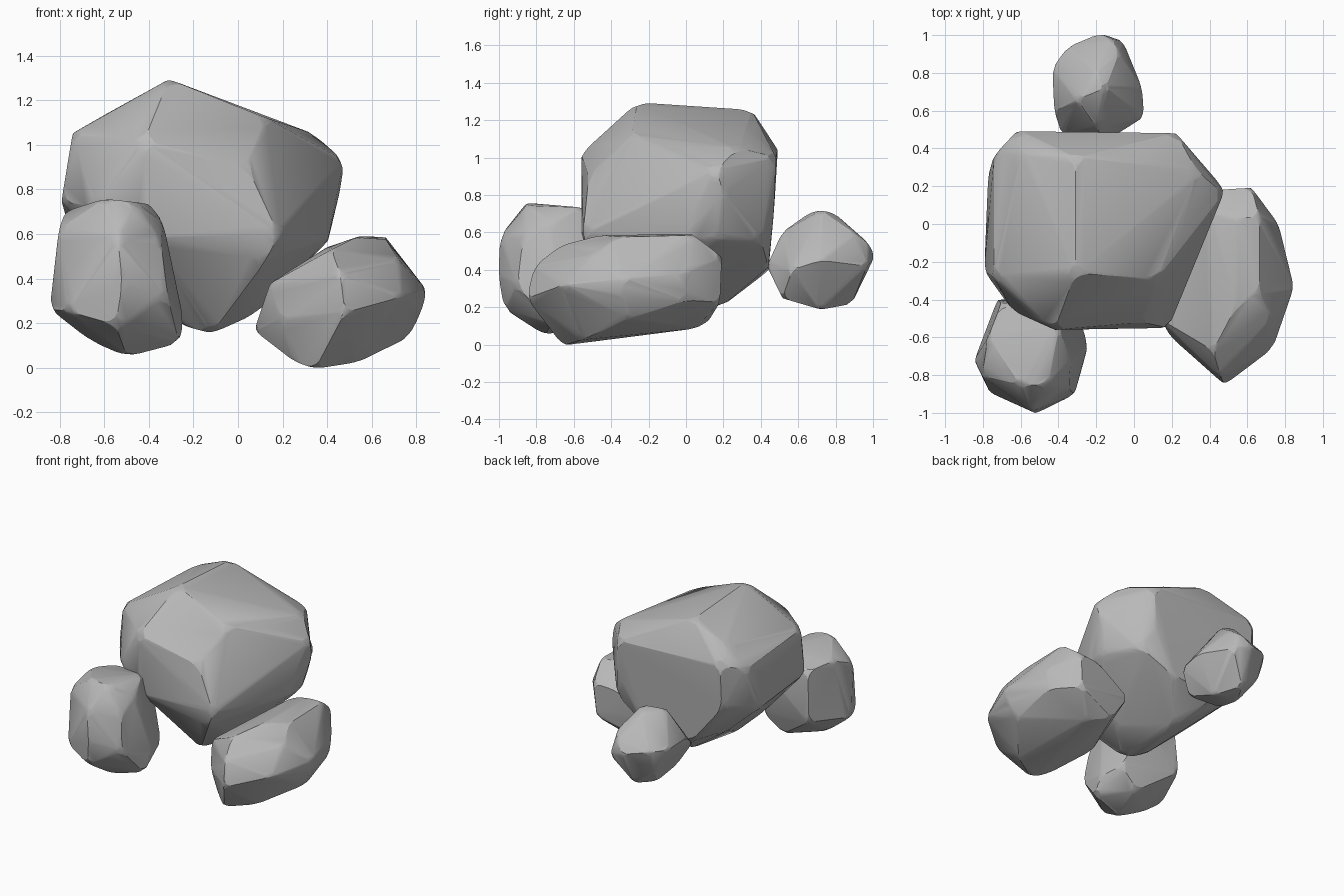
import bpy, bmesh, math
from mathutils import Vector

stone = bpy.data.materials.new("stone_grey")
stone.diffuse_color = (0.48, 0.48, 0.48, 1)


def hull(points):
    """Convex hull of the points with nearly coplanar faces merged."""
    bm = bmesh.new()
    for p in points:
        bm.verts.new(p)
    bmesh.ops.convex_hull(bm, input=bm.verts[:])
    bmesh.ops.delete(bm, geom=[v for v in bm.verts if not v.link_faces], context='VERTS')
    bmesh.ops.dissolve_limit(bm, angle_limit=math.radians(3),
                             verts=bm.verts[:], edges=bm.edges[:])
    return bm


def bounds(points):
    return [(min(p[i] for p in points), max(p[i] for p in points)) for i in range(3)]


def rock(name, corners, radius):
    """Chiselled stone: hull of the corners, with corners cut off twice."""
    target = bounds(corners)
    pts = [Vector(c) for c in corners]
    for r in (radius, radius * 0.45):
        bm = hull(pts)
        pts = []
        for e in bm.edges:
            a, b = (v.co.copy() for v in e.verts)
            t = min(0.28, r / max(e.calc_length(), 1e-4))
            pts += [a.lerp(b, t), b.lerp(a, t)]
        bm.free()
    # stretch back to the intended size after the cutting
    now = bounds(pts)
    for p in pts:
        for i in range(3):
            f = (p[i] - now[i][0]) / (now[i][1] - now[i][0])
            p[i] = target[i][0] + f * (target[i][1] - target[i][0])
    bm = hull(pts)
    bmesh.ops.recalc_face_normals(bm, faces=bm.faces[:])
    me = bpy.data.meshes.new(name)
    bm.to_mesh(me)
    bm.free()
    me.materials.append(stone)
    ob = bpy.data.objects.new(name, me)
    bpy.context.collection.objects.link(ob)
    bpy.ops.object.select_all(action='DESELECT')
    ob.select_set(True)
    bpy.context.view_layer.objects.active = ob
    bpy.ops.object.shade_smooth_by_angle(angle=math.radians(20))
    return ob


# large boulder resting on the others
rock("large_boulder", [
    (-.31, -.26, 1.29), (-.31, .35, 1.25), (-.60, .37, 1.13), (-.74, -.28, 1.05),
    (-.42, -.56, 1.02), (.04, -.52, .90), (.12, -.29, 1.12), (.10, .35, 1.11),
    (.33, .28, 1.05), (.28, .0, 1.05), (.47, .16, .93), (.46, .20, .82),
    (.22, .48, 1.0), (-.62, .49, 1.04), (-.74, .36, 1.0), (-.79, -.25, .75),
    (-.77, .25, .68), (-.64, -.46, .72), (-.40, -.56, .60), (.18, -.55, .60),
    (.12, -.52, .48), (.20, .47, .72), (-.62, .47, .72), (.28, .40, .56),
    (.40, .0, .58), (.40, .16, .57), (.03, .44, .42), (-.35, .44, .40),
    (-.12, -.26, .16), (-.26, -.22, .20), (-.18, .19, .21), (.08, -.10, .25),
    (-.55, -.14, .46), (-.55, .3, .48),
], 0.05)

# upright stone at the front left
rock("front_left_stone", [
    (-.60, -.85, .755), (-.46, -.85, .74), (-.77, -.60, .70), (-.40, -.55, .73),
    (-.70, -.42, .67), (-.34, -.72, .65), (-.54, -.99, .58), (-.52, -1.0, .38),
    (-.80, -.80, .62), (-.84, -.72, .27), (-.76, -.89, .26), (-.55, -.97, .20),
    (-.32, -.90, .32), (-.25, -.64, .22), (-.27, -.72, .12), (-.30, -.48, .25),
    (-.42, -.40, .55), (-.72, -.40, .32), (-.50, -.75, .06), (-.66, -.70, .13),
    (-.45, -.50, .13), (-.35, -.87, .56),
], 0.04)

# long leaning stone on the right
rock("right_stone", [
    (.53, -.45, .585), (.66, -.35, .575), (.55, .03, .59), (.66, .04, .585),
    (.42, -.66, .53), (.15, -.50, .38), (.40, .06, .54), (.46, -.80, .42),
    (.48, -.84, .25), (.73, -.65, .32), (.84, -.33, .35), (.82, -.33, .26),
    (.76, .0, .38), (.62, .19, .47), (.46, .18, .46), (.60, .18, .23),
    (.76, -.30, .14), (.54, -.55, .03), (.35, -.65, 0), (.26, -.58, .03),
    (.08, -.35, .17), (.20, -.59, .22), (.18, .14, .32), (.30, .12, .13),
    (.45, .05, .09), (.74, .0, .24), (.72, -.5, .48),
], 0.035)

# small stone at the back
rock("back_stone", [
    (-.30, .66, .70), (-.15, .72, .715), (-.20, .79, .70), (-.20, .52, .60),
    (-.08, .90, .59), (-.12, .97, .54), (-.35, .93, .50), (-.43, .82, .50),
    (-.42, .60, .50), (-.18, 1.0, .47), (-.06, .96, .42), (.04, .72, .45),
    (.05, .57, .40), (-.16, .44, .42), (-.38, .48, .40), (-.30, .54, .25),
    (-.05, .52, .25), (-.10, .72, .19), (-.28, .74, .20), (-.20, .88, .22),
    (-.35, .86, .33),
], 0.03)
